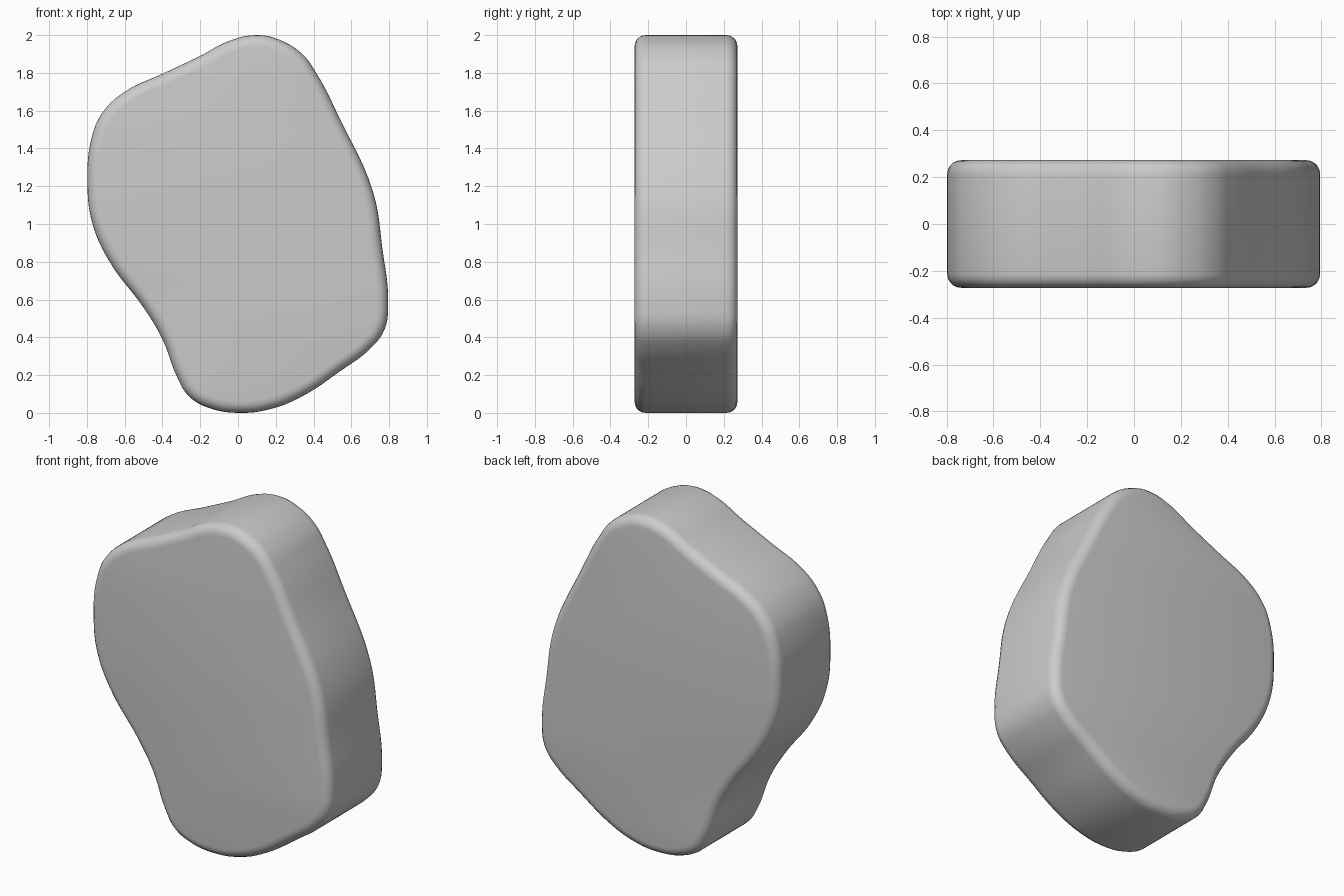
import bpy
import math

if "Cube" in bpy.data.objects:
    bpy.data.objects.remove(bpy.data.objects["Cube"])

# Front silhouette of the slab (x, z), clockwise from the top
outline = [(0.10, 2.0), (0.22, 1.975), (0.34, 1.90), (0.42, 1.79), (0.54, 1.555),
           (0.715, 1.17), (0.765, 0.865), (0.795, 0.58), (0.775, 0.44), (0.70, 0.34),
           (0.54, 0.22), (0.335, 0.085), (0.17, 0.02), (0.01, 0.0), (-0.15, 0.025),
           (-0.257, 0.085), (-0.32, 0.185), (-0.40, 0.39), (-0.495, 0.55),
           (-0.68, 0.80), (-0.77, 1.0), (-0.797, 1.21), (-0.77, 1.475), (-0.71, 1.60),
           (-0.60, 1.70), (-0.39, 1.80), (-0.20, 1.89), (-0.045, 1.97)]
DEPTH, BEVEL = 0.545, 0.06

# Smooth closed profile, extruded with a rounded rim kept inside the outline
curve = bpy.data.curves.new("stone_slab", 'CURVE')
curve.dimensions = '2D'
curve.fill_mode = 'BOTH'
curve.extrude = DEPTH / 2 - BEVEL
curve.bevel_depth = BEVEL
curve.bevel_resolution = 4
curve.offset = -BEVEL
spline = curve.splines.new('BEZIER')
spline.bezier_points.add(len(outline) - 1)
spline.use_cyclic_u = True
spline.resolution_u = 6
for point, (x, z) in zip(spline.bezier_points, outline):
    point.co = (x, z, 0)
    point.handle_left_type = point.handle_right_type = 'AUTO'

slab = bpy.data.objects.new("stone_slab", curve)
slab.rotation_euler.x = math.radians(90)
bpy.context.collection.objects.link(slab)
bpy.context.view_layer.objects.active = slab
slab.select_set(True)

# Turn into a welded, smooth-shaded mesh
bpy.ops.object.convert(target='MESH')
slab = bpy.context.object
bpy.ops.object.mode_set(mode='EDIT')
bpy.ops.mesh.select_all(action='SELECT')
bpy.ops.mesh.remove_doubles(threshold=0.0005)
bpy.ops.mesh.normals_make_consistent(inside=False)
bpy.ops.object.mode_set(mode='OBJECT')
bpy.ops.object.shade_smooth_by_angle(angle=math.radians(30))
